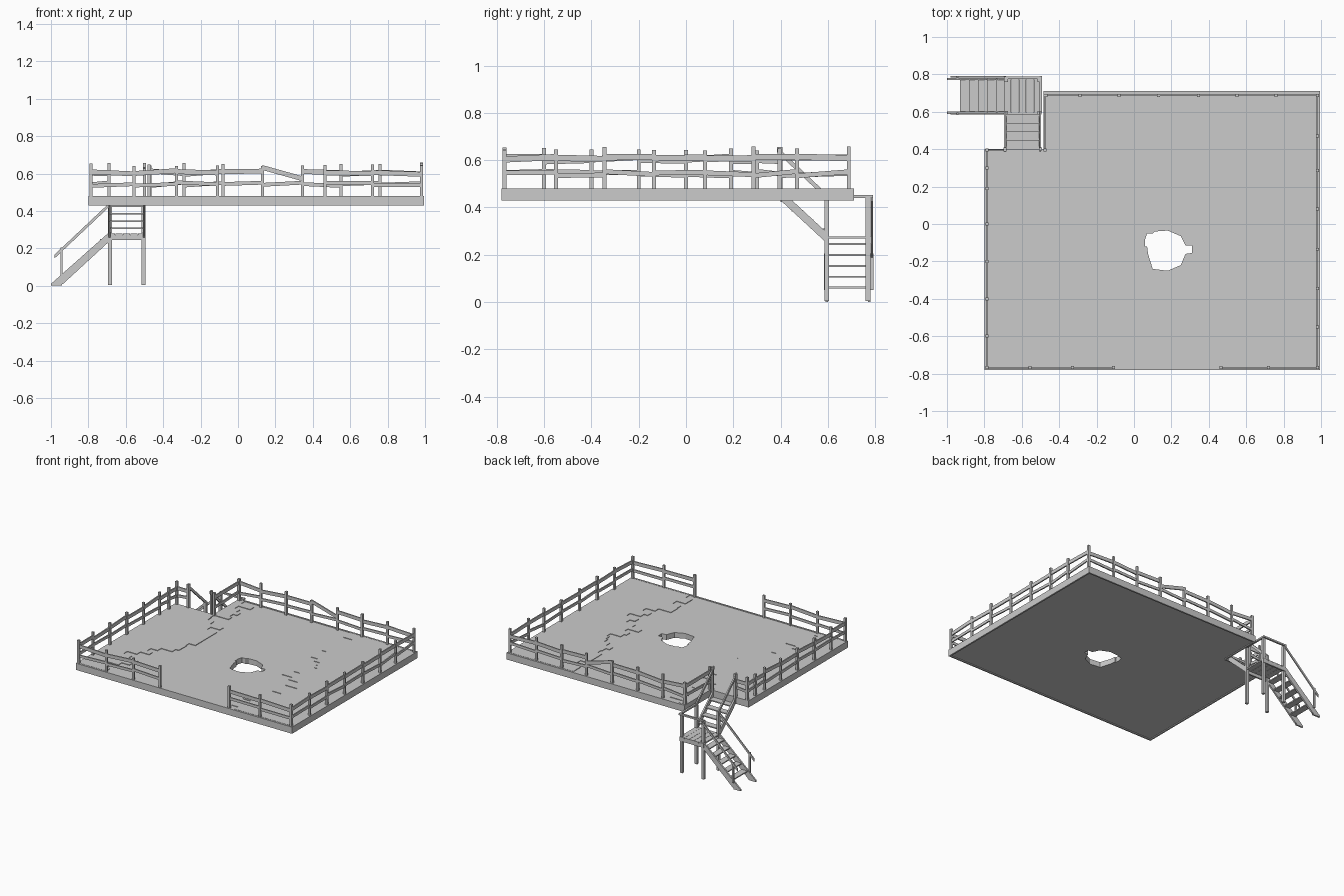
import bpy, bmesh, random
from mathutils import Vector

if "Cube" in bpy.data.objects:
    bpy.data.objects.remove(bpy.data.objects["Cube"])
random.seed(4)


def finish(name, bm):
    bmesh.ops.recalc_face_normals(bm, faces=bm.faces)
    me = bpy.data.meshes.new(name)
    bm.to_mesh(me)
    bm.free()
    ob = bpy.data.objects.new(name, me)
    bpy.context.scene.collection.objects.link(ob)
    return ob


def prism(bm, pts, vec):
    f = bm.faces.new([bm.verts.new(p) for p in pts])
    r = bmesh.ops.extrude_face_region(bm, geom=[f])
    vs = [v for v in r['geom'] if isinstance(v, bmesh.types.BMVert)]
    bmesh.ops.translate(bm, verts=vs, vec=vec)


def box(bm, x0, x1, y0, y1, z0, z1):
    prism(bm, [(x0, y0, z0), (x1, y0, z0), (x1, y1, z0), (x0, y1, z0)], (0, 0, z1 - z0))


def post(bm, x, y, z0, z1, w=0.018):
    box(bm, x - w / 2, x + w / 2, y - w / 2, y + w / 2, z0, z1)


def beam(bm, p, q, w, h):
    # plank between two points with plumb-cut ends
    p, q = Vector(p), Vector(q)
    d = q - p
    s = Vector((-d.y, d.x, 0)).normalized() * w / 2
    u = Vector((0, 0, h / 2))
    prism(bm, [p - s - u, p + s - u, p + s + u, p - s + u], d)


# deck slab with corner notch
L, R, F, B = -0.8, 0.995, -0.78, 0.71
NX, NY = -0.485, 0.4
outline = [(L, F), (R, F), (R, B), (NX, B), (NX, NY), (L, NY)]
bm = bmesh.new()
prism(bm, [(x, y, 0.436) for x, y in outline], (0, 0, 0.04))
deck = finish("deck", bm)

# raised deck planks with ragged ends along both sides and round the hole
bm = bmesh.new()
n = 34
w = (B - F - 0.03) / n
a, b = -0.5, 0.6
for i in range(n):
    y0 = F + 0.015 + i * w
    a = min(-0.3, max(-0.65, a + random.uniform(-0.12, 0.12)))
    b = min(0.8, max(0.45, b + random.uniform(-0.12, 0.12)))
    left = L + 0.01 if y0 + w < NY else NX + 0.01
    if a - left > 0.03:
        box(bm, left, a, y0, y0 + w, 0.47, 0.48)
    box(bm, b, R - 0.01, y0, y0 + w, 0.47, 0.48)
raised = finish("raised_planks", bm)

# broken hole through the deck
hole = [(0.07, -0.05), (0.1, -0.05), (0.11, -0.04), (0.18, -0.035), (0.25, -0.065),
        (0.275, -0.115), (0.31, -0.115), (0.31, -0.155), (0.275, -0.16),
        (0.25, -0.22), (0.18, -0.25), (0.1, -0.24), (0.075, -0.16), (0.07, -0.12), (0.06, -0.12), (0.06, -0.08)]
bm = bmesh.new()
prism(bm, [(x, y, 0.3) for x, y in hole], (0, 0, 0.4))
cutter = finish("hole_cutter", bm)
cutter.hide_render = True
cutter.hide_viewport = True
m = deck.modifiers.new("hole", 'BOOLEAN')
m.operation = 'DIFFERENCE'
m.solver = 'EXACT'
m.object = cutter

# edge boards around the deck
bm = bmesh.new()
t = 0.012
for x0, x1, y0, y1 in [(L, R, F, F + t), (R - t, R, F, B), (NX, R, B - t, B),
                       (NX, NX + t, NY, B), (L, NX, NY - t, NY), (L, L + t, F, NY)]:
    box(bm, x0, x1, y0, y1, 0.43, 0.48)
finish("edge_boards", bm)

# railing runs: post positions in order
lx, rx, fy, by = -0.785, 0.98, -0.768, 0.688
runs = {
    "left": [(lx, y) for y in (-0.768, -0.6, -0.4, -0.2, 0, 0.19, 0.3, 0.395)],
    "front_left": [(x, fy) for x in (lx, -0.555, -0.33, -0.11)],
    "front_right": [(x, fy) for x in (0.465, 0.72, rx)],
    "right": [(rx, y) for y in (-0.768, -0.55, -0.345, -0.135, 0.08, 0.285, 0.47, 0.688)],
    "back": [(x, by) for x in (-0.47, -0.29, -0.08, 0.13, 0.345, 0.55, 0.76, rx)],
    "notch_side": [(-0.475, 0.395), (-0.475, by)],
    "notch_front": [(lx, 0.395), (-0.69, 0.395)],
}
for name, pts in runs.items():
    bp, br = bmesh.new(), bmesh.new()
    for x, y in pts:
        post(bp, x, y, 0.47, random.uniform(0.64, 0.658), 0.016)
    for k, (p, q) in enumerate(zip(pts, pts[1:])):
        for z, h in ((0.605, 0.026), (0.543, 0.02)):
            za, zb = (z + random.uniform(-0.01, 0.01) for _ in range(2))
            if name == "back" and k == 3 and z > 0.6:
                za, zb = 0.632, 0.572   # slipped rail
            beam(br, (*p, za), (*q, zb), 0.009, h)
    finish("rail_posts_" + name, bp)
    finish("rails_" + name, br)

# landing and its legs
x0, x1, y0, y1 = -0.695, -0.495, 0.585, 0.785
bm = bmesh.new()
for i in range(5):
    box(bm, x0 + i * 0.04, x0 + i * 0.04 + 0.0385, y0, y1, 0.268, 0.278)
box(bm, x0, x1, y0, y0 + 0.012, 0.245, 0.27)
box(bm, x0, x1, y1 - 0.012, y1, 0.245, 0.27)
finish("landing", bm)
bm = bmesh.new()
for x in (x0 + 0.01, x1 - 0.01):
    for y in (y0 + 0.01, y1 - 0.015):
        post(bm, x, y, 0.005, 0.445, 0.02)
finish("landing_legs", bm)

# upper flight
bm = bmesh.new()
for x in (x0 + 0.008, x1 - 0.008):
    prism(bm, [(x - 0.006, 0.4, 0.475), (x - 0.006, 0.605, 0.285),
               (x - 0.006, 0.605, 0.24), (x - 0.006, 0.4, 0.43)], (0.012, 0, 0))
finish("upper_stringers", bm)
bm = bmesh.new()
for i in range(4):
    y, z = 0.4 + i * 0.046, 0.43 - i * 0.04
    box(bm, x0 + 0.01, x1 - 0.01, y, y + 0.048, z - 0.008, z)
finish("upper_treads", bm)

# lower flight
bm = bmesh.new()
for y in (y0 + 0.004, y1 - 0.016):
    prism(bm, [(-1, y, 0.01), (-0.935, y, 0.01), (-0.69, y, 0.235), (-0.69, y, 0.285)], (0, 0.012, 0))
    box(bm, -1, -0.94, y, y + 0.012, 0, 0.012)
finish("lower_stringers", bm)
bm = bmesh.new()
for i in range(5):
    x, z = -0.93 + i * 0.048, 0.065 + i * 0.046
    box(bm, x, x + 0.048, y0 + 0.01, y1 - 0.01, z - 0.008, z)
finish("lower_treads", bm)

# stair handrails and posts
bm = bmesh.new()
for x in (x0 + 0.006, x1 - 0.006):
    post(bm, x, 0.4, 0.43, 0.655, 0.016)
    beam(bm, (x, 0.385, 0.645), (x, 0.605, 0.437), 0.01, 0.024)
for y in (y0 + 0.005, y1 + 0.001):
    post(bm, -0.943, y, 0.05, 0.205, 0.012)
    beam(bm, (-0.98, y, 0.157), (-0.685, y, 0.435), 0.008, 0.02)
beam(bm, (x1 - 0.004, 0.595, 0.447), (x1 - 0.004, 0.79, 0.447), 0.014, 0.012)
beam(bm, (x0, 0.782, 0.447), (x1, 0.782, 0.447), 0.014, 0.012)
finish("stair_handrails", bm)
